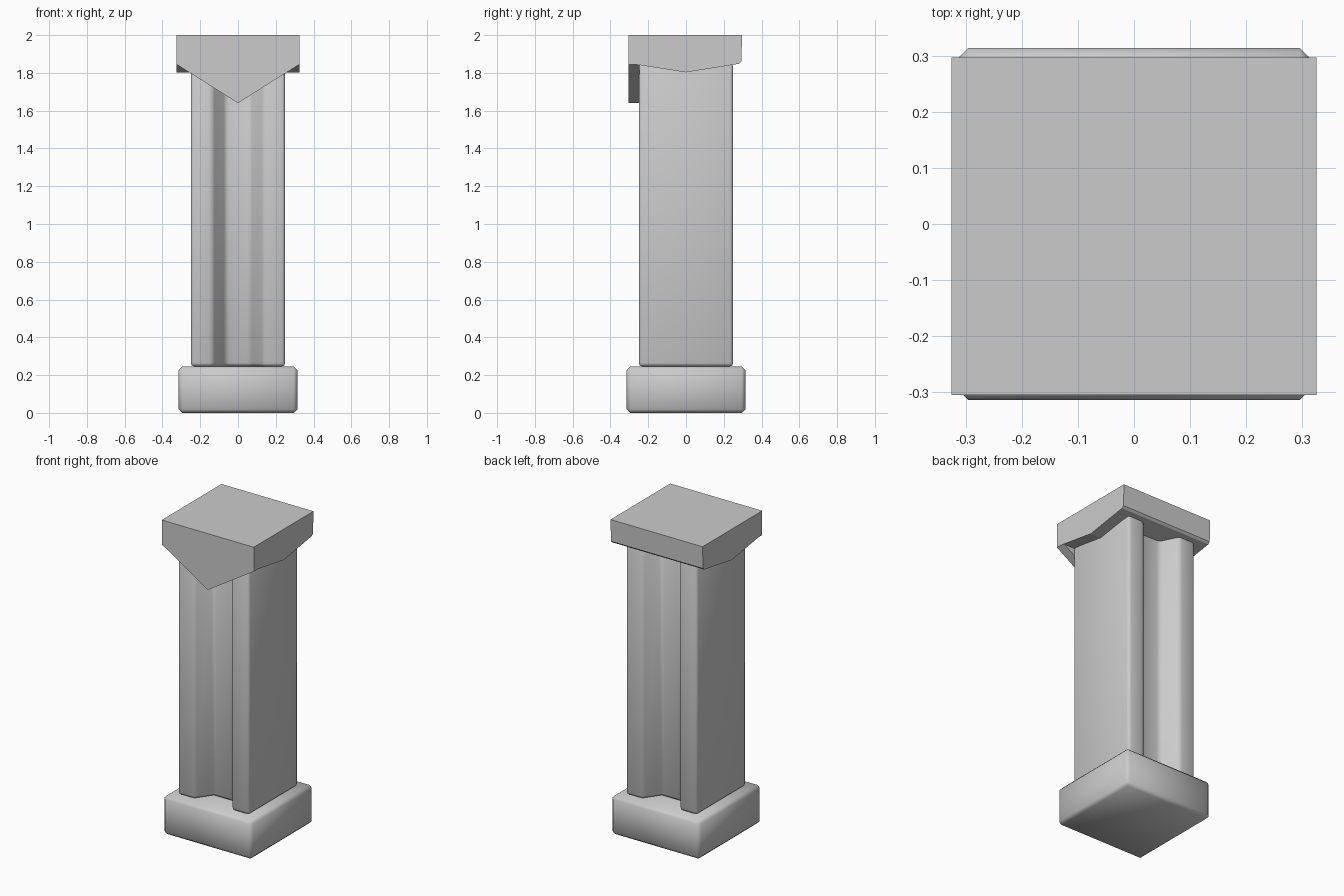
import bpy, bmesh, math
from mathutils import Vector

if "Cube" in bpy.data.objects:
    bpy.data.objects.remove(bpy.data.objects["Cube"])


def prism(name, pts, place, a, b, bevel=0.0, segments=1):
    """Extrude a closed 2D outline from a to b; place maps (u, v, w) to xyz."""
    bm = bmesh.new()
    face = bm.faces.new([bm.verts.new(place(u, v, a)) for u, v in pts])
    out = bmesh.ops.extrude_face_region(bm, geom=[face])
    verts = [g for g in out["geom"] if isinstance(g, bmesh.types.BMVert)]
    shift = Vector(place(0, 0, b)) - Vector(place(0, 0, a))
    bmesh.ops.translate(bm, verts=verts, vec=shift)
    bmesh.ops.recalc_face_normals(bm, faces=bm.faces)
    mesh = bpy.data.meshes.new(name)
    bm.to_mesh(mesh)
    bm.free()
    ob = bpy.data.objects.new(name, mesh)
    bpy.context.collection.objects.link(ob)
    for o in bpy.context.selected_objects:
        o.select_set(False)
    ob.select_set(True)
    bpy.context.view_layer.objects.active = ob
    if bevel:
        mod = ob.modifiers.new("soft_edges", "BEVEL")
        mod.width = bevel
        mod.segments = segments
        mod.limit_method = "ANGLE"
        mod.angle_limit = math.radians(30)
        bpy.ops.object.modifier_apply(modifier=mod.name)
        bpy.ops.object.shade_smooth_by_angle(angle=math.radians(50))
    return ob


def along_x(u, v, w):
    return (w, u, v)


def along_y(u, v, w):
    return (u, w, v)


def along_z(u, v, w):
    return (u, v, w)


# Chamfered square base block
B = 0.314
prism("base", [(-B, -B), (B, -B), (B, B), (-B, B)], along_z, 0, 0.246, 0.019)

# Shaft with a tapered groove down the front and the back
half = [(-0.25, -0.25), (-0.135, -0.25), (-0.065, -0.15),
        (0.065, -0.15), (0.135, -0.25), (0.25, -0.25)]
prism("shaft", half + [(-x, -y) for x, y in half], along_z, 0.246, 1.85, 0.018, 2)

# Capital, its underside dipping to a shallow ridge in the middle
prism("capital", [(-0.30, 2.0), (-0.30, 1.85), (0, 1.803), (0.28, 1.848),
                  (0.293, 1.86), (0.297, 2.0)], along_x, -0.325, 0.325)

# Pointed plate on the front of the capital
prism("front_plate", [(-0.325, 2.0), (-0.325, 1.845), (0, 1.64),
                      (0.325, 1.845), (0.325, 2.0)], along_y, -0.305, -0.245)
